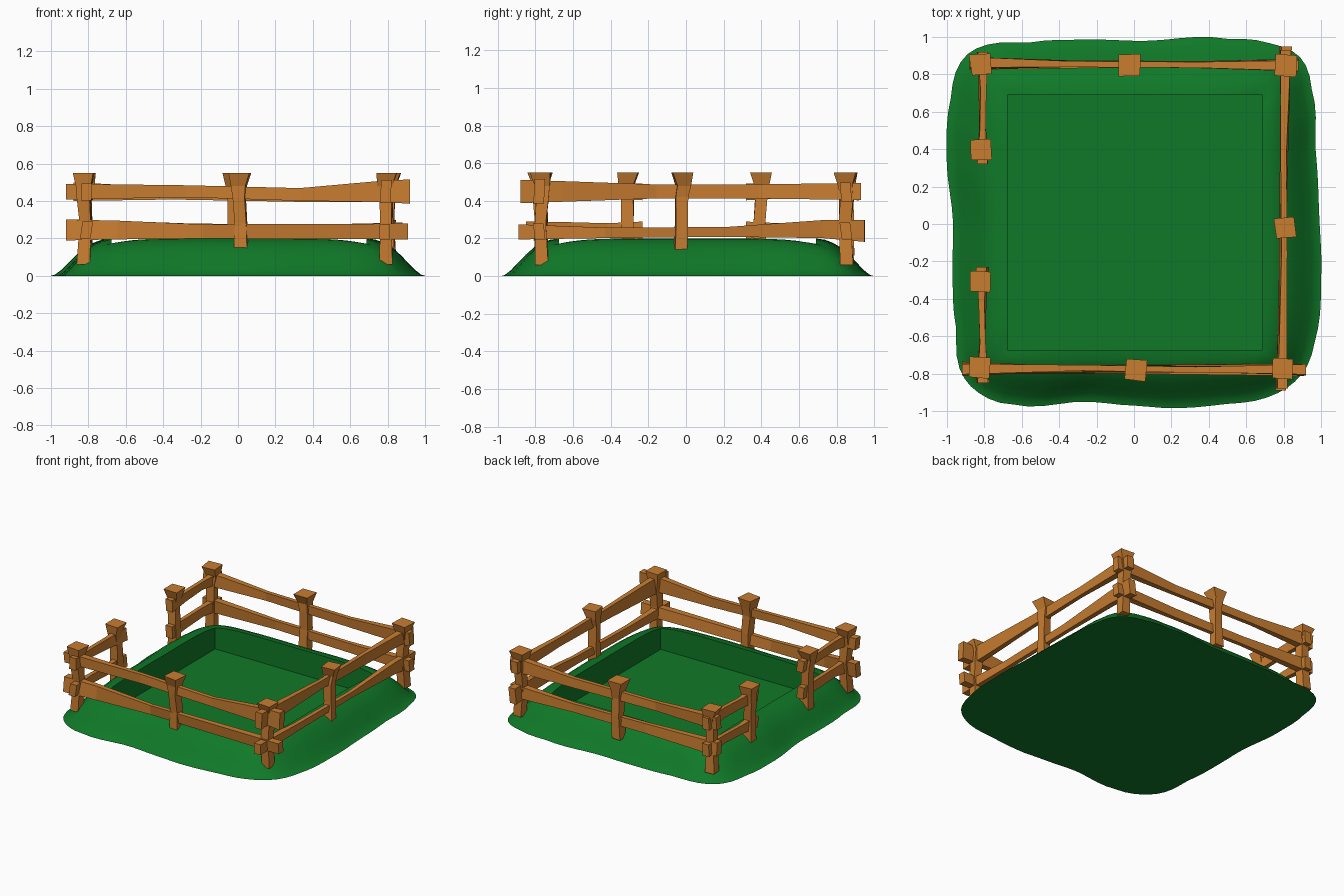
import bpy, bmesh, math, random
from mathutils import Vector

random.seed(4)
cube = bpy.data.objects.get("Cube")
if cube:
    bpy.data.objects.remove(cube, do_unlink=True)


def material(name, rgb):
    mat = bpy.data.materials.new(name)
    mat.use_nodes = True
    mat.diffuse_color = (*rgb, 1)
    mat.node_tree.nodes["Principled BSDF"].inputs["Base Color"].default_value = (*rgb, 1)
    return mat


GRASS = material("grass green", (.005, .19, .021))
WOOD = material("orange wood", (.58, .205, .03))


def loft(name, rings, mat):
    """Skin closed rings of points in order and cap both ends."""
    bm = bmesh.new()
    loops = [[bm.verts.new(p) for p in ring] for ring in rings]
    count = len(loops[0])
    for low, high in zip(loops, loops[1:]):
        for i in range(count):
            j = (i + 1) % count
            bm.faces.new((low[i], low[j], high[j], high[i]))
    bm.faces.new(loops[0][::-1])
    bm.faces.new(loops[-1])
    bmesh.ops.recalc_face_normals(bm, faces=bm.faces)
    mesh = bpy.data.meshes.new(name)
    bm.to_mesh(mesh)
    bm.free()
    mesh.materials.append(mat)
    obj = bpy.data.objects.new(name, mesh)
    bpy.context.collection.objects.link(obj)
    return obj


# Grass mound: wavy outer outline blended into a square sunken floor
OUTLINE = [(-.93, -.78), (-.82, -.91), (-.64, -.965), (-.29, -.95), (-.02, -.97), (.17, -.985),
           (.46, -.965), (.73, -.92), (.9, -.8), (.97, -.61), (1, -.29), (.99, .05), (.97, .4),
           (.95, .72), (.89, .89), (.73, .965), (.49, .99), (.09, .98), (-.24, .985), (-.56, .97),
           (-.81, .95), (-.93, .86), (-.98, .67), (-1, .4), (-.97, .05), (-.97, -.24), (-.95, -.56)]
POLAR = sorted((math.atan2(y, x), math.hypot(x, y)) for x, y in OUTLINE)


def outer_point(angle):
    n = len(POLAR)
    i = max((k for k in range(n) if POLAR[k][0] <= angle), default=-1)
    a0, a1 = POLAR[i][0], POLAR[(i + 1) % n][0]
    u = ((angle - a0) % math.tau) / ((a1 - a0) % math.tau)
    r = [POLAR[(i + k) % n][1] for k in (-1, 0, 1, 2)]
    radius = r[1] + .5 * u * (r[2] - r[0] + u * (
        2 * r[0] - 5 * r[1] + 4 * r[2] - r[3] + u * (3 * (r[1] - r[2]) + r[3] - r[0])))
    return Vector((math.cos(angle) * radius, math.sin(angle) * radius, 0))


HALF, STEPS = .682, 24
square = []
for side in range(4):
    for k in range(STEPS):
        p = Vector((-HALF + 2 * HALF * k / STEPS, -HALF, 0))
        c, s = round(math.cos(side * math.pi / 2)), round(math.sin(side * math.pi / 2))
        square.append(Vector((p.x * c - p.y * s + .005, p.x * s + p.y * c + .008, 0)))
outer = [outer_point(math.atan2(p.y, p.x)) for p in square]
rims = [.2 - .03 * (min(abs(p.x), abs(p.y)) / HALF) ** 6 for p in square]

SLOPE = [(0, 0), (.07, .03), (.17, .15), (.3, .36), (.43, .57), (.56, .75), (.7, .88), (.85, .97), (1, 1)]
rings = [[o.lerp(p, t) + Vector((0, 0, h * rim)) for o, p, rim in zip(outer, square, rims)]
         for t, h in SLOPE]
rings.append([p + Vector((0, 0, .01)) for p in square])
mound = loft("grass_mound", rings, GRASS)
bpy.context.view_layer.objects.active = mound
mound.select_set(True)
bpy.ops.object.shade_smooth_by_angle(angle=math.radians(40))
mound.select_set(False)


# Rough-hewn posts with flared heads
def post(name, x, y, base):
    levels = [(base, .035), (.28, .031), (.42, .033), (.48, .038), (.55, .056)]
    turn = random.uniform(-.12, .12)
    rings = []
    for z, half in levels:
        dx, dy = random.uniform(-.008, .008), random.uniform(-.008, .008)
        ring = []
        for k in range(4):
            a = turn + math.pi / 4 + k * math.pi / 2
            r = half * math.sqrt(2) * random.uniform(.92, 1.08)
            ring.append((x + dx + r * math.cos(a), y + dy + r * math.sin(a), z))
        rings.append(ring)
    loft(name, rings, WOOD)


for name, x, y, base in [
        ("front_right_post", -.82, -.77, .06), ("front_middle_post", .01, -.775, .11),
        ("front_left_post", .79, -.77, .06), ("left_middle_post", .8, -.02, .11),
        ("back_left_post", .805, .85, .06), ("back_middle_post", -.03, .855, .11),
        ("back_right_post", -.815, .855, .06), ("gate_back_post", -.82, .395, .09),
        ("gate_front_post", -.82, -.31, .09)]:
    post(name, x, y, base)


# Uneven plank rails; stations are (fraction along, centre height, half height)
def rail(name, start, end, stations):
    a, b = Vector((*start, 0)), Vector((*end, 0))
    side = (b - a).normalized().cross(Vector((0, 0, 1)))
    rings = []
    for t, z, half in stations:
        thick = .015 + .013 * abs(2 * t - 1) ** 3
        tilt = random.uniform(-.007, .007)
        centre = a.lerp(b, t) + Vector((0, 0, z))
        rings.append([centre + side * (u * thick + v * tilt) + Vector((0, 0, v * half))
                      for u, v in ((-1, -1), (1, -1), (1, 1), (-1, 1))])
    loft(name, rings, WOOD)


rail("front_upper_rail", (-.92, -.77), (.92, -.78),
     [(0, .45, .042), (.35, .452, .032), (.68, .435, .034), (.93, .452, .058), (1, .45, .065)])
rail("front_lower_rail", (-.92, -.775), (.91, -.78),
     [(0, .245, .056), (.15, .245, .05), (.4, .237, .038), (1, .237, .042)])
rail("left_upper_rail", (.79, -.88), (.81, .93),
     [(0, .45, .062), (.12, .45, .055), (.4, .45, .037), (.7, .45, .038), (1, .45, .045)])
rail("left_lower_rail", (.785, -.89), (.81, .95),
     [(0, .235, .04), (.25, .23, .028), (.6, .235, .026), (.88, .25, .048), (1, .24, .058)])
rail("back_upper_rail", (-.88, .86), (.88, .85),
     [(0, .45, .05), (.3, .44, .032), (.7, .43, .035), (1, .445, .052)])
rail("back_lower_rail", (-.88, .855), (.88, .85),
     [(0, .252, .05), (.35, .245, .035), (.7, .238, .034), (1, .24, .045)])

# Short rails either side of the gateway
for label, y0, y1 in (("back", .32, .92), ("front", -.23, -.85)):
    for level, z in (("upper", .448), ("lower", .245)):
        rail(f"gate_{label}_{level}_rail", (-.81, y0), (-.81, y1),
             [(0, z, .045), (.3, z, .036), (.65, z + .008, .034), (1, z, .046)])
